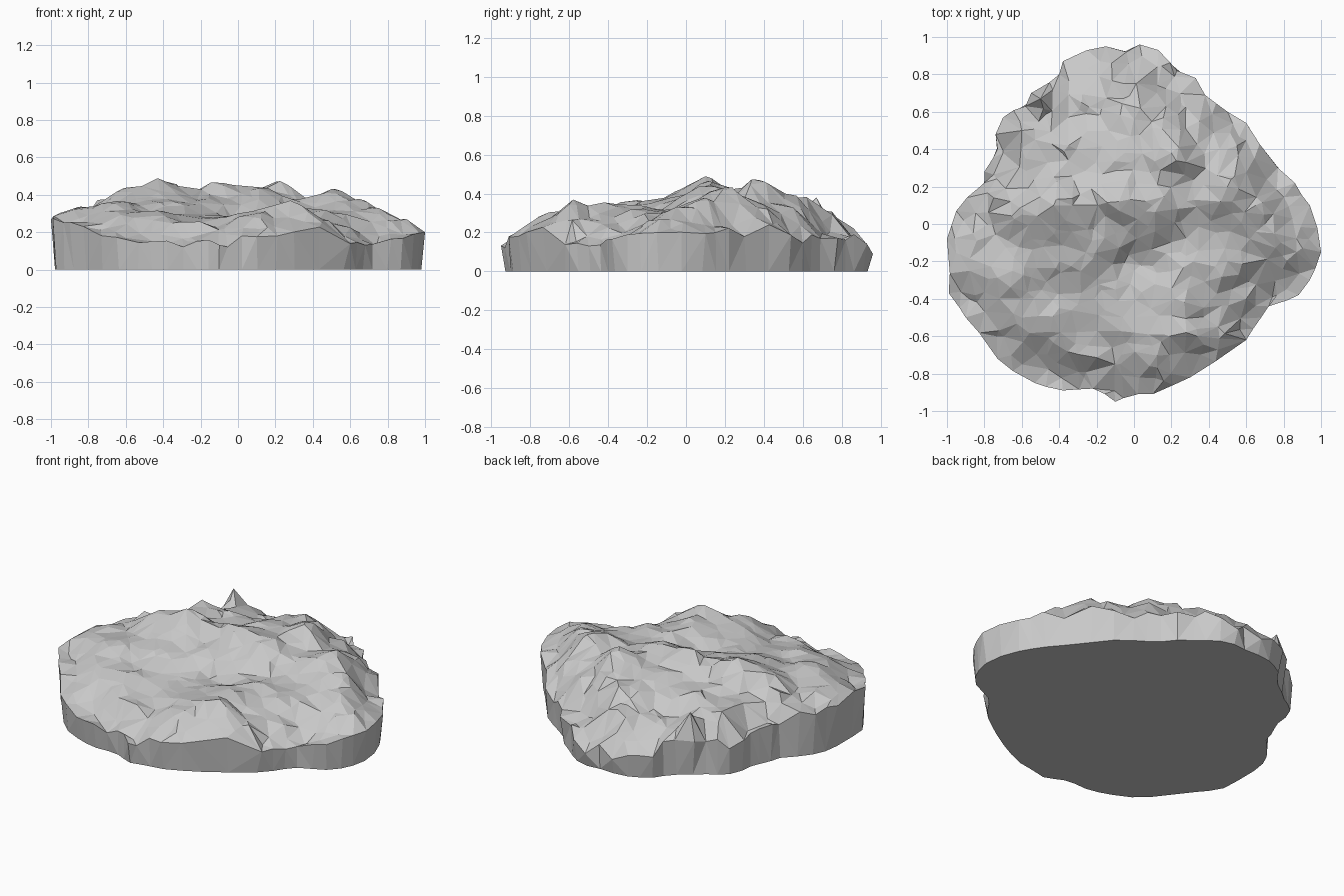
import bpy
import bmesh
import random
from mathutils import Vector, noise
from mathutils.geometry import delaunay_2d_cdt

random.seed(7)
cube = bpy.data.objects.get("Cube")
if cube:
    bpy.data.objects.remove(cube, do_unlink=True)

# Rim of the rock, anticlockwise: x, y, height in hundredths
RIM = [(94, 10, 20), (86, 22, 20), (77, 30, 20), (60, 54, 18), (50, 60, 17),
       (38, 69, 16), (33, 78, 15), (23, 82, 17), (13, 93, 14), (3, 96, 9),
       (-4, 92, 13), (-15, 95, 12), (-25, 93, 13), (-38, 87, 15),
       (-40, 80, 20), (-55, 70, 22), (-58, 63, 20), (-70, 57, 18),
       (-74, 48, 20), (-73, 40, 21), (-80, 28, 22), (-80, 22, 22),
       (-95, 7, 26), (-100, -8, 28), (-99, -37, 25), (-90, -50, 24),
       (-73, -72, 19), (-53, -85, 14), (-38, -89, 14), (-22, -88, 14),
       (-10, -95, 13), (2, -91, 19), (10, -91, 20), (30, -82, 18),
       (60, -62, 13), (68, -50, 11), (72, -44, 13), (88, -38, 16),
       (94, -30, 18), (100, -15, 19)]

# Summits, hollows and shoulders on the upper surface
RELIEF = [(-43, 10, 48), (-60, 5, 43), (-75, 14, 36), (-86, -5, 35),
          (-88, -25, 32), (-65, -25, 36), (-40, -20, 35), (-40, -45, 31),
          (-60, -50, 29), (-25, -65, 25), (-10, -35, 28), (0, -25, 27),
          (-10, -5, 38), (-8, 12, 46), (10, 10, 43), (20, 38, 46),
          (-5, 38, 40), (50, 20, 43), (65, 10, 36), (75, -5, 31),
          (87, -15, 27), (50, -20, 32), (25, -15, 33), (22, -40, 34),
          (28, -58, 36), (10, -65, 31), (45, -55, 27), (60, -40, 22),
          (0, 56, 39), (-5, 75, 31), (15, 51, 41), (-28, 65, 27),
          (-35, 42, 36), (-50, 67, 38), (-60, 50, 34), (-58, 35, 35),
          (35, 55, 33), (50, 40, 34), (-12, 86, 22)]

rim = [Vector(p) / 100 for p in RIM]
relief = [Vector(p) / 100 for p in RELIEF]
controls = rim + relief


def surface_height(x, y):
    """Blend the control heights by closeness."""
    total = weights = 0
    for c in controls:
        squared = (c.x - x) ** 2 + (c.y - y) ** 2
        weight = 1 / (squared + 0.0002) ** 1.6
        total += weight * c.z
        weights += weight
    return total / weights


def strata(x, y):
    """Long, roughly sideways creases."""
    return 0.028 * noise.noise(Vector((x * 3, y * 8 + x, 0.5)))


def inside(x, y, outline):
    """Even-odd test against a closed outline."""
    hit = False
    for a, b in zip(outline, outline[1:] + outline[:1]):
        if (a.y > y) != (b.y > y):
            if x < a.x + (y - a.y) * (b.x - a.x) / (b.y - a.y):
                hit = not hit
    return hit


# Break each long stretch of the rim with an uneven extra corner
points = []
for a, b in zip(rim, rim[1:] + rim[:1]):
    points.append(a.to_2d())
    if (b - a).length > 0.13:
        middle = a.lerp(b, random.uniform(0.35, 0.65)).to_2d()
        points.append(middle * random.uniform(0.99, 1.015))
rim_count = len(points)

# Scatter jittered points between the summits
peaks = [p.to_2d() for p in relief]
points += peaks
step_x, step_y = 0.09, 0.07
inner = [p * 0.96 for p in rim]
for row in range(-14, 15):
    for column in range(-12, 13):
        x = (column + (row % 2) / 2 + random.uniform(-0.45, 0.45)) * step_x
        y = (row + random.uniform(-0.45, 0.45)) * step_y
        spot = Vector((x, y))
        clear = min((spot - p).length for p in peaks) > 0.035
        if clear and inside(x, y, inner):
            points.append(spot)

flat = delaunay_2d_cdt(points, [], [list(range(rim_count))], 1, 0.0001)
corners, triangles = flat[0], flat[2]

# Raise the triangulated surface into a faceted crag
bm = bmesh.new()
verts = []
for p in corners:
    verts.append(bm.verts.new((p.x, p.y, surface_height(p.x, p.y))))
for triangle in triangles:
    bm.faces.new([verts[i] for i in triangle])
bmesh.ops.delete(bm, geom=[v for v in bm.verts if not v.link_faces],
                 context='VERTS')
for v in bm.verts:
    if v.is_boundary:
        v.co.z += random.uniform(-0.025, 0.025)
    else:
        v.co.z += strata(v.co.x, v.co.y) + random.uniform(-0.008, 0.008)

# Drop the steep side wall from the rim to the ground
edges = [e for e in bm.edges if e.is_boundary]
wall = bmesh.ops.extrude_edge_only(bm, edges=edges)["geom"]
foot = [v for v in wall if isinstance(v, bmesh.types.BMVert)]
for v in foot:
    tuck = random.uniform(0.975, 1)
    v.co = (v.co.x * tuck, v.co.y * tuck, 0)

# Round off the foot of the wall, which is plainer than the rim
rounded = {}
for v in foot:
    beside = [e.other_vert(v).co for e in v.link_edges if e.is_boundary]
    rounded[v] = v.co * 0.6 + (beside[0] + beside[1]) * 0.2
for v, place in rounded.items():
    v.co = place

# Split the wall into slanted facets, then close the flat underside
sides = [f for f in wall if isinstance(f, bmesh.types.BMFace)]
bmesh.ops.triangulate(bm, faces=sides, quad_method='SHORT_EDGE')
base_edges = [e for e in bm.edges if e.is_boundary]
bmesh.ops.contextual_create(bm, geom=base_edges)
bmesh.ops.recalc_face_normals(bm, faces=bm.faces)

mesh = bpy.data.meshes.new("rock")
bm.to_mesh(mesh)
bm.free()
rock = bpy.data.objects.new("rock", mesh)
bpy.context.collection.objects.link(rock)

# Plain grey stone
stone = bpy.data.materials.new("grey_stone")
stone.use_nodes = True
colour = (0.58, 0.58, 0.58, 1)
stone.diffuse_color = colour
stone.node_tree.nodes["Principled BSDF"].inputs["Base Color"].default_value = colour
mesh.materials.append(stone)
